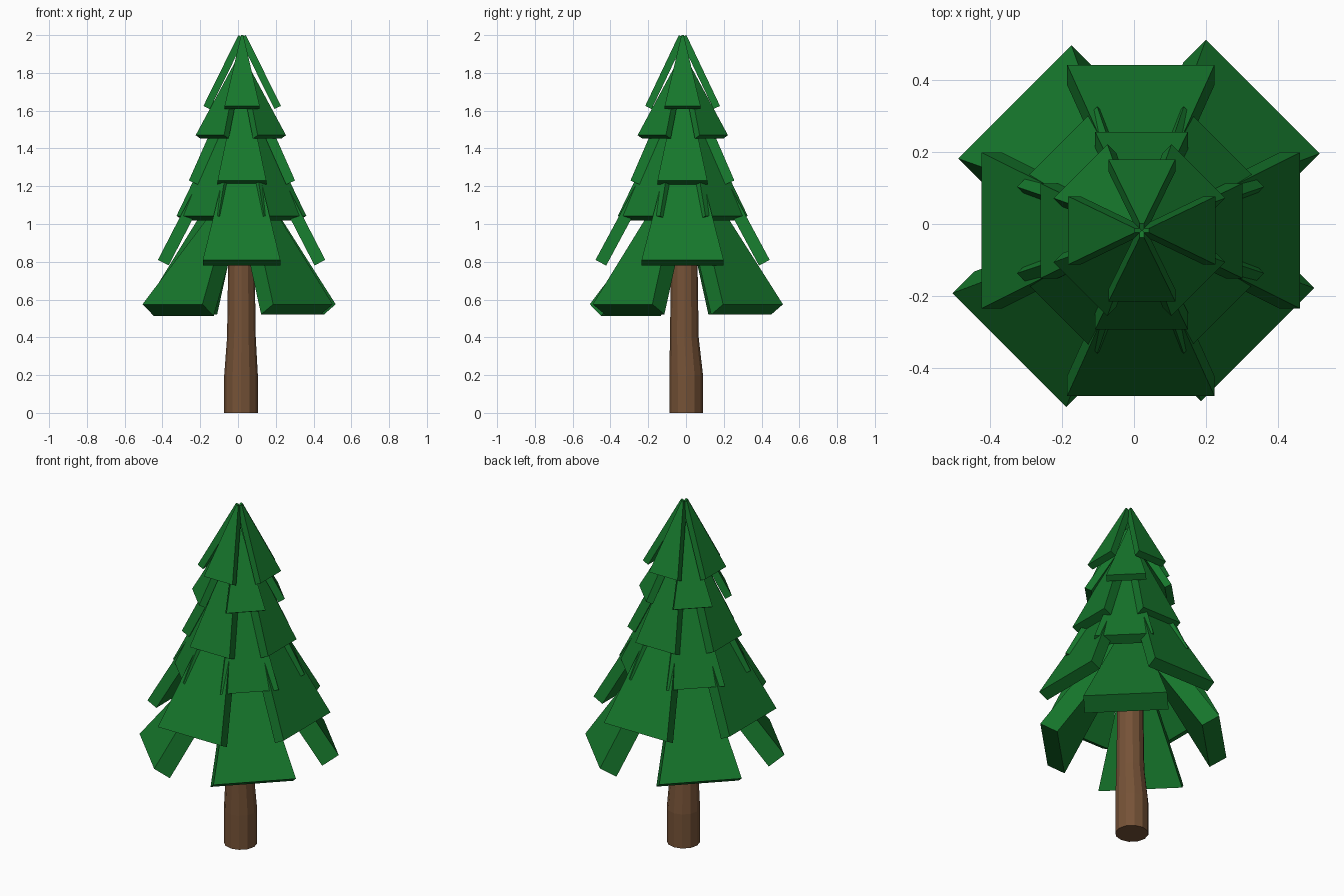
import bpy, bmesh, math
from mathutils import Vector

if "Cube" in bpy.data.objects:
    bpy.data.objects.remove(bpy.data.objects["Cube"])


def material(name, color):
    m = bpy.data.materials.new(name)
    m.diffuse_color = (*color, 1)
    m.use_nodes = True
    m.node_tree.nodes["Principled BSDF"].inputs["Base Color"].default_value = m.diffuse_color
    return m


def add_object(name, bm, mat):
    bmesh.ops.recalc_face_normals(bm, faces=bm.faces)
    mesh = bpy.data.meshes.new(name)
    bm.to_mesh(mesh)
    bm.free()
    mesh.materials.append(mat)
    obj = bpy.data.objects.new(name, mesh)
    bpy.context.collection.objects.link(obj)
    return obj


GREEN = material("needles", (0.008, 0.185, 0.025))
BROWN = material("bark", (0.18, 0.085, 0.038))

# Trunk: stacked rings (x, y, z, radius)
rings = [(0.016, 0.001, 0.0, 0.089), (0.016, 0.001, 0.2, 0.089),
         (0.018, -0.009, 0.4, 0.076), (0.018, -0.009, 0.8, 0.070),
         (0.02, -0.018, 1.5, 0.035)]
SIDES = 12
bm = bmesh.new()
loops = []
for x, y, z, r in rings:
    loops.append([bm.verts.new((x + r * math.cos(math.tau * i / SIDES),
                                y + r * math.sin(math.tau * i / SIDES), z))
                  for i in range(SIDES)])
for lo, hi in zip(loops, loops[1:]):
    for i in range(SIDES):
        j = (i + 1) % SIDES
        bm.faces.new((lo[i], lo[j], hi[j], hi[i]))
bm.faces.new(loops[0][::-1])
bm.faces.new(loops[-1])
add_object("trunk", bm, BROWN)


# One bough: a sloping slab that widens from the axis to its outer edge
def add_bough(bm, center, angle, radius, half_width, z_top, z_edge, thick):
    out = Vector((math.cos(angle), math.sin(angle), 0))
    side = Vector((-out.y, out.x, 0))
    up = Vector((0, 0, 1))
    r_top, w_top = 0.02, 0.006
    slope = (out * (radius - r_top) + up * (z_edge - z_top)).normalized()
    inward = side.cross(slope).normalized() * thick
    if inward.z > 0:
        inward = -inward
    base = Vector((center[0], center[1], 0))
    top = base + out * r_top + up * z_top
    edge = base + out * radius + up * z_edge
    outer = [top - side * w_top, top + side * w_top,
             edge + side * half_width, edge - side * half_width]
    a = [bm.verts.new(p) for p in outer]
    b = [bm.verts.new(p + inward) for p in outer]
    bm.faces.new(a)
    bm.faces.new(b[::-1])
    for i in range(4):
        j = (i + 1) % 4
        bm.faces.new((a[i], b[i], b[j], a[j]))


# Tiers: center x, y, then (radius, half width) for the first and second pair
# of boughs, top z, edge z, thickness; every second tier is turned 45 degrees
tiers = [
    (0.022, -0.018, (0.205, 0.095), (0.198, 0.093), 2.00, 1.625, 0.038),
    (0.015, -0.017, (0.232, 0.106), (0.232, 0.106), 1.88, 1.470, 0.040),
    (0.021, -0.019, (0.281, 0.132), (0.275, 0.129), 1.82, 1.230, 0.052),
    (0.018, -0.017, (0.328, 0.158), (0.328, 0.158), 1.72, 1.043, 0.060),
    (0.019, -0.018, (0.443, 0.217), (0.461, 0.205), 1.63, 0.810, 0.064),
    (0.006, 0.002, (0.499, 0.224), (0.478, 0.223), 1.35, 0.575, 0.105),
]
for n, (cx, cy, first, second, zt, ze, th) in enumerate(tiers):
    bm = bmesh.new()
    for k in range(4):
        angle = k * math.pi / 2 + (n % 2) * math.pi / 4
        r, hw = second if k % 2 else first
        # the lowest front left bough hangs a little flatter
        top = zt - 0.12 if (n, k) == (5, 2) else zt
        add_bough(bm, (cx, cy), angle, r, hw, top, ze, th)
    add_object(f"bough_tier_{n + 1}", bm, GREEN)
